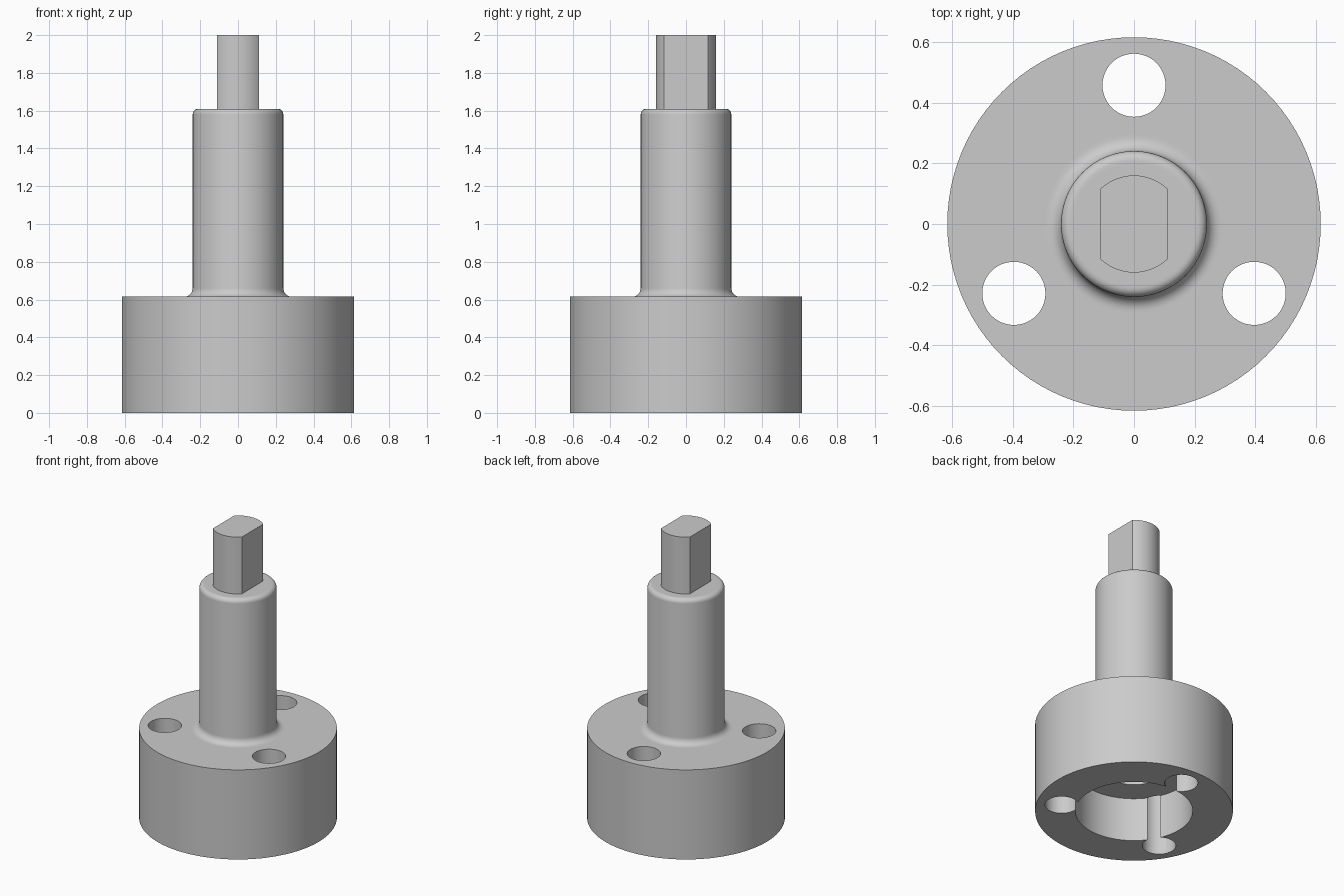
import bpy, bmesh, math
from mathutils import Matrix, Vector

cube = bpy.data.objects.get("Cube")
if cube:
    bpy.data.objects.remove(cube, do_unlink=True)

SEGMENTS = 96
BASE_R, BASE_H = 0.615, 0.615
SHAFT_R, SHAFT_TOP = 0.24, 1.61
RECESS_R, RECESS_TOP = 0.365, 0.30
BORE_R, BORE_TOP = 0.19, 0.9
FILLET, ROUND = 0.045, 0.03
BOLT_CIRCLE, HOLE_R = 0.457, 0.104
DRIVE_R, DRIVE_HALF, TOP = 0.16, 0.11, 2.0

# One grey metal for everything
metal = bpy.data.materials.new("grey_metal")
metal.use_nodes = True
metal.diffuse_color = (0.6, 0.6, 0.6, 1)
metal.node_tree.nodes["Principled BSDF"].inputs["Base Color"].default_value = (0.6, 0.6, 0.6, 1)


def add_object(name, bm):
    bmesh.ops.recalc_face_normals(bm, faces=bm.faces)
    mesh = bpy.data.meshes.new(name)
    bm.to_mesh(mesh)
    bm.free()
    mesh.materials.append(metal)
    obj = bpy.data.objects.new(name, mesh)
    bpy.context.collection.objects.link(obj)
    return obj


def arc(cx, cz, radius, start, end, steps=6):
    angles = [math.radians(start + (end - start) * i / steps) for i in range(steps + 1)]
    return [(cx + radius * math.cos(a), cz + radius * math.sin(a)) for a in angles]


def lathe(name, profile):
    bm = bmesh.new()
    verts = [bm.verts.new((r, 0, z)) for r, z in profile]
    edges = [bm.edges.new(pair) for pair in zip(verts, verts[1:])]
    bmesh.ops.spin(bm, geom=verts + edges, cent=(0, 0, 0), axis=(0, 0, 1),
                   angle=math.tau, steps=SEGMENTS, use_duplicate=False)
    bmesh.ops.remove_doubles(bm, verts=bm.verts, dist=1e-5)
    return add_object(name, bm)


def smooth(obj):
    bpy.ops.object.select_all(action='DESELECT')
    obj.select_set(True)
    bpy.context.view_layer.objects.active = obj
    bpy.ops.object.shade_smooth_by_angle(angle=math.radians(30))


# Flange and shaft: bored underside, fillet at the foot, rounded shoulder
profile = [(0, BORE_TOP), (BORE_R, BORE_TOP), (BORE_R, RECESS_TOP),
           (RECESS_R, RECESS_TOP), (RECESS_R, 0), (BASE_R, 0), (BASE_R, BASE_H),
           (SHAFT_R + FILLET + 0.01, BASE_H)]
profile += arc(SHAFT_R + FILLET, BASE_H + FILLET, FILLET, 270, 180)
profile += arc(SHAFT_R - ROUND, SHAFT_TOP - ROUND, ROUND, 0, 90)
profile += [(SHAFT_R - ROUND - 0.01, SHAFT_TOP), (0, SHAFT_TOP)]
body = lathe("flanged_shaft", profile)

# Three bolt holes right through the flange, breaking into the recess
bm = bmesh.new()
for degrees in (90, 210, 330):
    a = math.radians(degrees)
    place = Vector((BOLT_CIRCLE * math.cos(a), BOLT_CIRCLE * math.sin(a), BASE_H / 2))
    bmesh.ops.create_cone(bm, cap_ends=True, segments=48, radius1=HOLE_R, radius2=HOLE_R,
                          depth=BASE_H + 0.2, matrix=Matrix.Translation(place))
cutter = add_object("bolt_hole_cutter", bm)
cutter.hide_render = True

cut = body.modifiers.new("bolt_holes", 'BOOLEAN')
cut.operation = 'DIFFERENCE'
cut.solver = 'EXACT'
cut.object = cutter
bpy.context.view_layer.objects.active = body
bpy.ops.object.modifier_apply(modifier=cut.name)
bpy.data.objects.remove(cutter, do_unlink=True)
smooth(body)

# Drive end: round bar with two flats facing left and right
half_angle = math.acos(DRIVE_HALF / DRIVE_R)
steps = 16
bm = bmesh.new()
outline = []
for middle in (math.pi / 2, -math.pi / 2):
    spread = math.pi / 2 - half_angle
    for i in range(steps + 1):
        a = middle - spread + 2 * spread * i / steps
        outline.append(bm.verts.new((DRIVE_R * math.cos(a), DRIVE_R * math.sin(a), SHAFT_TOP - 0.005)))
face = bm.faces.new(outline)
top = bmesh.ops.extrude_face_region(bm, geom=[face])
bmesh.ops.translate(bm, vec=(0, 0, TOP - SHAFT_TOP + 0.005),
                    verts=[v for v in top["geom"] if isinstance(v, bmesh.types.BMVert)])
smooth(add_object("drive_flats", bm))
